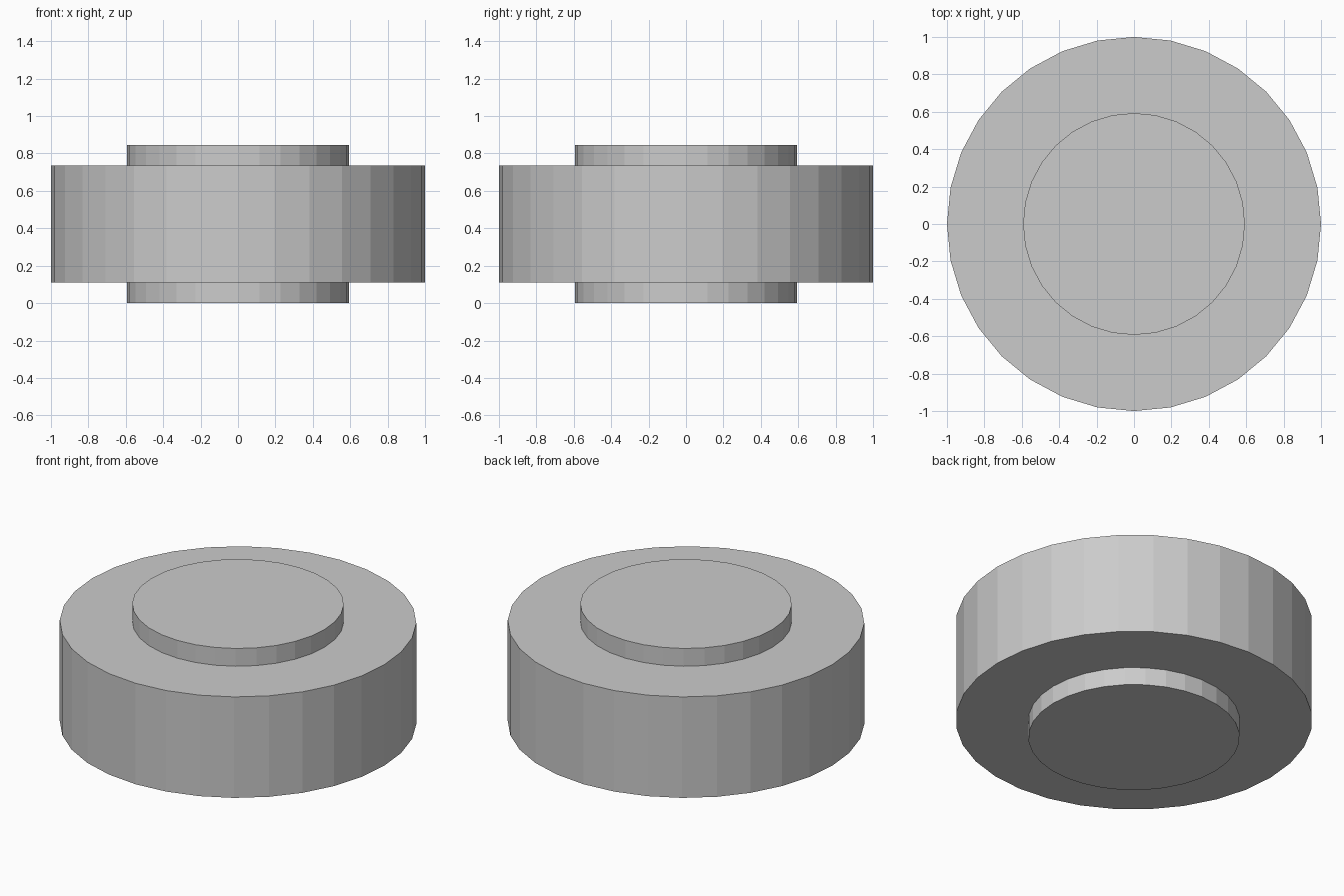
import bpy, bmesh
from math import cos, sin, pi

if "Cube" in bpy.data.objects:
    bpy.data.objects.remove(bpy.data.objects["Cube"])

SIDES = 32
# Stepped profile (radius, height): lower boss, wide rim, upper boss
PROFILE = [(0.593, 0.0), (0.593, 0.11), (1.0, 0.11),
           (1.0, 0.735), (0.593, 0.735), (0.593, 0.845)]

bm = bmesh.new()
rings = [[bm.verts.new((r * cos(2 * pi * i / SIDES), r * sin(2 * pi * i / SIDES), z))
          for i in range(SIDES)] for r, z in PROFILE]

# Walls and flat shoulders between neighbouring rings
for low, high in zip(rings, rings[1:]):
    for i in range(SIDES):
        j = (i + 1) % SIDES
        bm.faces.new((low[i], low[j], high[j], high[i]))

# End caps
bm.faces.new(rings[0][::-1])
bm.faces.new(rings[-1])

mesh = bpy.data.meshes.new("stepped_wheel")
bm.to_mesh(mesh)
bm.free()
wheel = bpy.data.objects.new("stepped_wheel", mesh)
bpy.context.collection.objects.link(wheel)
